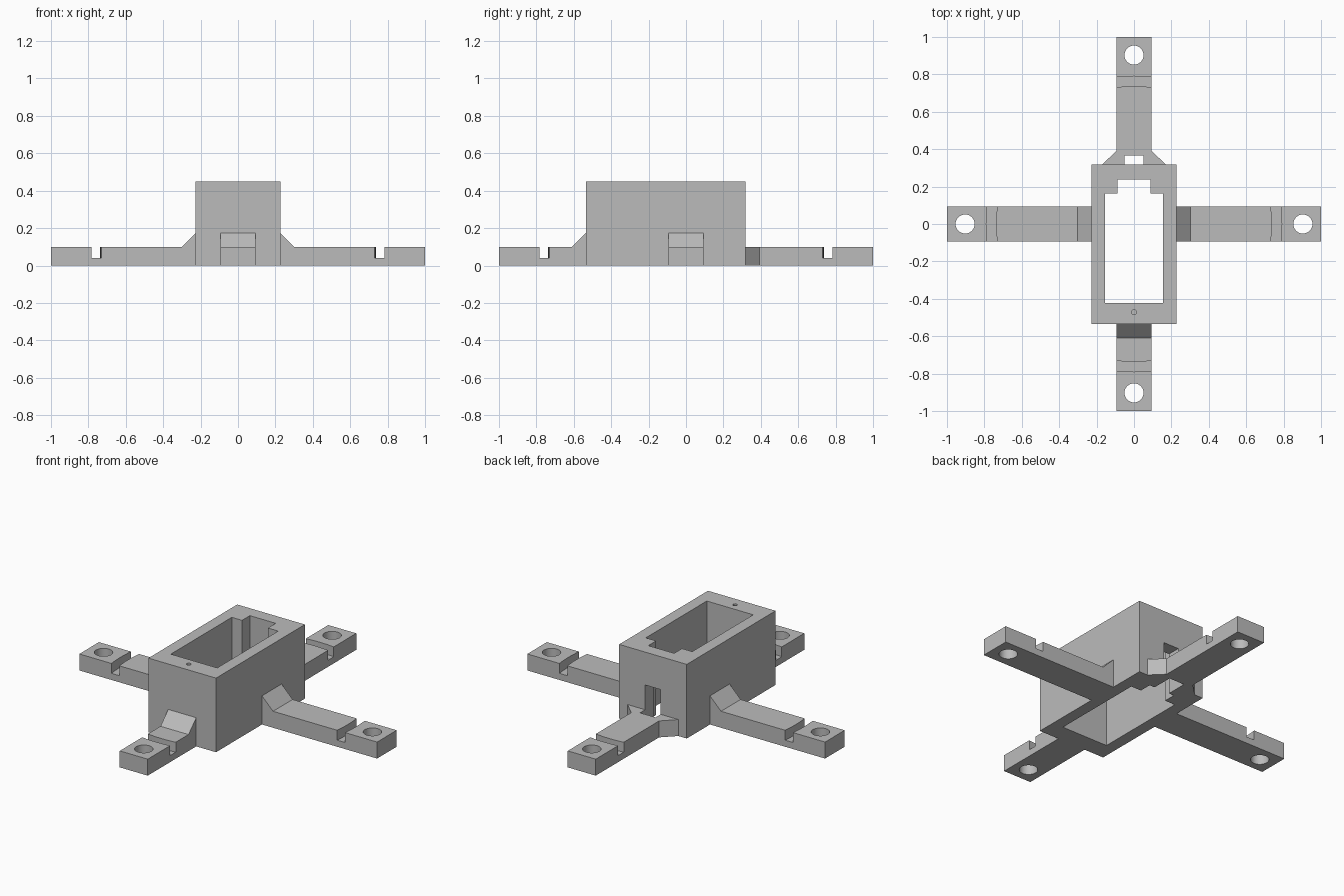
import bpy
import bmesh
from math import pi
from mathutils import Matrix, Vector

cube = bpy.data.objects.get("Cube")
if cube:
    bpy.data.objects.remove(cube, do_unlink=True)

grey = bpy.data.materials.new("plain grey")
grey.use_nodes = True
COLOUR = (0.5, 0.5, 0.5, 1)
grey.diffuse_color = COLOUR
grey.node_tree.nodes["Principled BSDF"].inputs["Base Color"].default_value = COLOUR

HALF = 0.094               # half width of an arm
THICK = 0.1                # arm thickness
SIDE, FRONT, BACK, TOP = 0.227, -0.535, 0.317, 0.45


def make_object(name, bm):
    bmesh.ops.recalc_face_normals(bm, faces=bm.faces)
    mesh = bpy.data.meshes.new(name)
    bm.to_mesh(mesh)
    bm.free()
    mesh.materials.append(grey)
    ob = bpy.data.objects.new(name, mesh)
    bpy.context.collection.objects.link(ob)
    return ob


def prism(name, points, extrude):
    """Extrude a closed outline of 3D points along a vector."""
    bm = bmesh.new()
    face = bm.faces.new([bm.verts.new(p) for p in points])
    grown = bmesh.ops.extrude_face_region(bm, geom=[face])["geom"]
    verts = [v for v in grown if isinstance(v, bmesh.types.BMVert)]
    bmesh.ops.translate(bm, verts=verts, vec=Vector(extrude))
    return make_object(name, bm)


def plate(name, outline, low, high):
    return prism(name, [(x, y, low) for x, y in outline], (0, 0, high - low))


def box(name, x, y0, y1, low, high):
    return plate(name, [(-x, y0), (x, y0), (x, y1), (-x, y1)], low, high)


def cylinder(name, x, y, radius, low, high, sides=48):
    bm = bmesh.new()
    bmesh.ops.create_cone(
        bm, cap_ends=True, segments=sides, radius1=radius, radius2=radius,
        depth=high - low, matrix=Matrix.Translation((x, y, (low + high) / 2)))
    return make_object(name, bm)


def ring(name, inner, outer, low, high, steps=128):
    bm = bmesh.new()
    section = [(inner, low), (outer, low), (outer, high), (inner, high)]
    verts = [bm.verts.new((r, 0, z)) for r, z in section]
    edges = [bm.edges.new((verts[i], verts[(i + 1) % 4])) for i in range(4)]
    bmesh.ops.spin(bm, geom=verts + edges, cent=(0, 0, 0), axis=(0, 0, 1),
                   angle=2 * pi, steps=steps)
    bmesh.ops.remove_doubles(bm, verts=bm.verts, dist=0.0001)
    return make_object(name, bm)


def cut(target, cutter):
    """Subtract a cutter and remove it afterwards."""
    cutter.hide_render = True
    mod = target.modifiers.new("cut", 'BOOLEAN')
    mod.operation = 'DIFFERENCE'
    mod.solver = 'EXACT'
    mod.object = cutter
    bpy.context.view_layer.objects.active = target
    bpy.ops.object.modifier_apply(modifier=mod.name)
    bpy.data.objects.remove(cutter, do_unlink=True)


# Central housing, open from top to bottom
pocket, pocket_end, notch, notch_end = 0.156, 0.163, 0.087, 0.238
outline = [(-pocket, -0.422), (pocket, -0.422), (pocket, pocket_end),
           (notch, pocket_end), (notch, notch_end), (-notch, notch_end),
           (-notch, pocket_end), (-pocket, pocket_end)]
housing = box("housing", SIDE, FRONT, BACK, 0, TOP)
cut(housing, plate("pocket_cutter", outline, -0.1, TOP + 0.1))
# Cable slot in the back wall and pilot hole in the front rim
cut(housing, box("slot_cutter", 0.052, 0.2, 0.4, -0.1, 0.25))
cut(housing, cylinder("pilot_cutter", 0, -0.472, 0.013, 0.3, TOP + 0.1, 24))


def finish_arm(arm, angle):
    """Cut the curved groove and screw hole, then swing the arm round."""
    cut(arm, ring("groove_cutter", 0.737, 0.79, 0.04, 0.2))
    cut(arm, cylinder("screw_cutter", 0.903, 0, 0.051, -0.1, 0.2))
    arm.data.transform(Matrix.Rotation(angle, 4, 'Z'))


# Arms with a sloping gusset where they meet the housing
for name, start, angle in [("left_arm", SIDE, 0), ("right_arm", SIDE, pi),
                           ("front_arm", -FRONT, -pi / 2)]:
    side = [(start, 0), (1, 0), (1, THICK), (start + 0.074, THICK),
            (start, THICK + 0.074)]
    arm = prism(name, [(r, -HALF, z) for r, z in side], (0, 2 * HALF, 0))
    finish_arm(arm, angle)

# Back arm: flared root with a cable gap
half_outline = [(1, HALF), (0.392, HALF), (BACK, 0.17), (BACK, 0.052), (0.366, 0.052)]
outline = half_outline + [(x, -y) for x, y in reversed(half_outline)]
finish_arm(plate("back_arm", outline, 0, THICK), pi / 2)

# Smooth the round holes, keep the corners crisp
bpy.ops.object.select_all(action='DESELECT')
for ob in bpy.context.collection.objects:
    if ob.type == 'MESH' and ob.data.materials and ob.data.materials[0] == grey:
        ob.select_set(True)
        bpy.context.view_layer.objects.active = ob
bpy.ops.object.shade_smooth_by_angle(angle=pi / 6)
